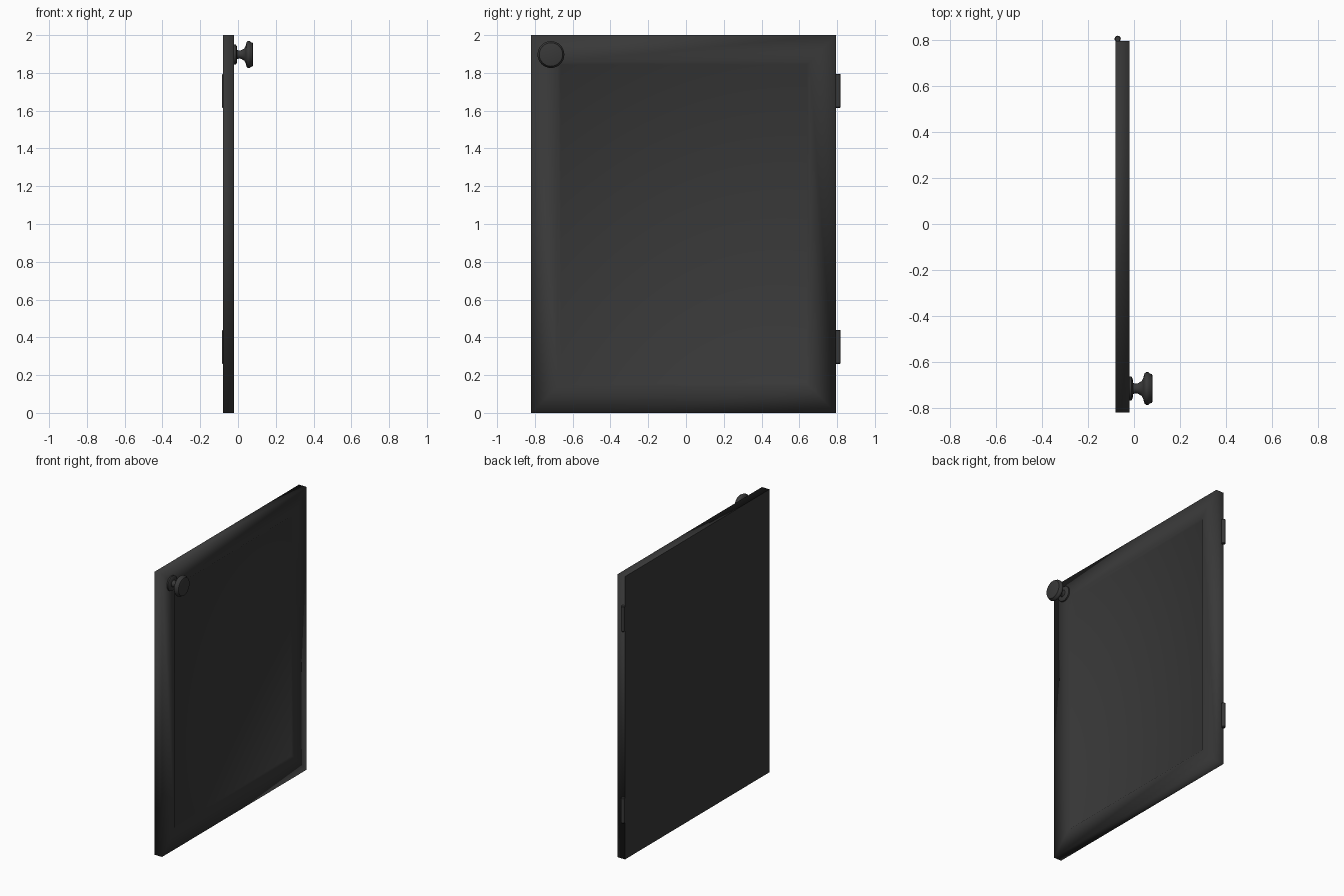
import bpy, bmesh, math
from mathutils import Vector

if "Cube" in bpy.data.objects:
    bpy.data.objects.remove(bpy.data.objects["Cube"])

mat = bpy.data.materials.new("dark_paint")
mat.diffuse_color = (0.04, 0.04, 0.04, 1)
mat.use_nodes = True
mat.node_tree.nodes["Principled BSDF"].inputs["Base Color"].default_value = mat.diffuse_color


def finish(name, bm):
    bmesh.ops.recalc_face_normals(bm, faces=bm.faces)
    me = bpy.data.meshes.new(name)
    bm.to_mesh(me)
    bm.free()
    ob = bpy.data.objects.new(name, me)
    bpy.context.collection.objects.link(ob)
    me.materials.append(mat)
    return ob


def lathe(name, profile, origin, axis, sides):
    """Revolve (radius, height) points round the X or Z axis."""
    bm = bmesh.new()
    rings = []
    for r, h in profile:
        ring = []
        for i in range(sides):
            a = 2 * math.pi * i / sides
            u, v = r * math.cos(a), r * math.sin(a)
            p = Vector((h, u, v)) if axis == 'X' else Vector((u, v, h))
            ring.append(bm.verts.new(p + Vector(origin)))
        rings.append(ring)
    for lo, hi in zip(rings, rings[1:]):
        for i in range(sides):
            j = (i + 1) % sides
            bm.faces.new((lo[i], lo[j], hi[j], hi[i]))
    bm.faces.new(rings[0])
    bm.faces.new(rings[-1])
    ob = finish(name, bm)
    bpy.ops.object.select_all(action='DESELECT')
    ob.select_set(True)
    bpy.context.view_layer.objects.active = ob
    bpy.ops.object.shade_smooth_by_angle(angle=math.radians(40))
    return ob


# Door slab with a shallow recessed panel in the +x face
bm = bmesh.new()
bmesh.ops.create_cube(bm, size=1)
for v in bm.verts:
    v.co = Vector((-0.05 + v.co.x * 0.06, -0.0125 + v.co.y * 1.615, 1 + v.co.z * 2))
bm.normal_update()
face = next(f for f in bm.faces if f.normal.x > 0.9)
bmesh.ops.inset_region(bm, faces=[face], thickness=0.2)
bmesh.ops.inset_region(bm, faces=[face], thickness=0.02, depth=-0.01)

# The face blends softly into the rim; the back edges stay crisp
for f in bm.faces:
    f.smooth = f.normal.x > -0.9
for e in bm.edges:
    e.smooth = not all(v.co.x < -0.07 for v in e.verts)
finish("door_slab", bm)

# Knob with rose plate, flared neck and disc head
knob = [(0.052, -0.021), (0.052, -0.011), (0.044, -0.006), (0.024, -0.004),
        (0.021, 0.005), (0.023, 0.018), (0.033, 0.034), (0.045, 0.040),
        (0.066, 0.046), (0.071, 0.052), (0.071, 0.062), (0.066, 0.068),
        (0.062, 0.078), (0.056, 0.080)]
lathe("door_knob", knob, (0, -0.715, 1.897), 'X', 32)

# Hinge barrels on the far edge
for label, z in (("lower", 0.35), ("upper", 1.705)):
    barrel = [(0.010, -0.09), (0.0135, -0.086), (0.0135, 0.086), (0.010, 0.09)]
    lathe(label + "_hinge", barrel, (-0.071, 0.805, z), 'Z', 16)
